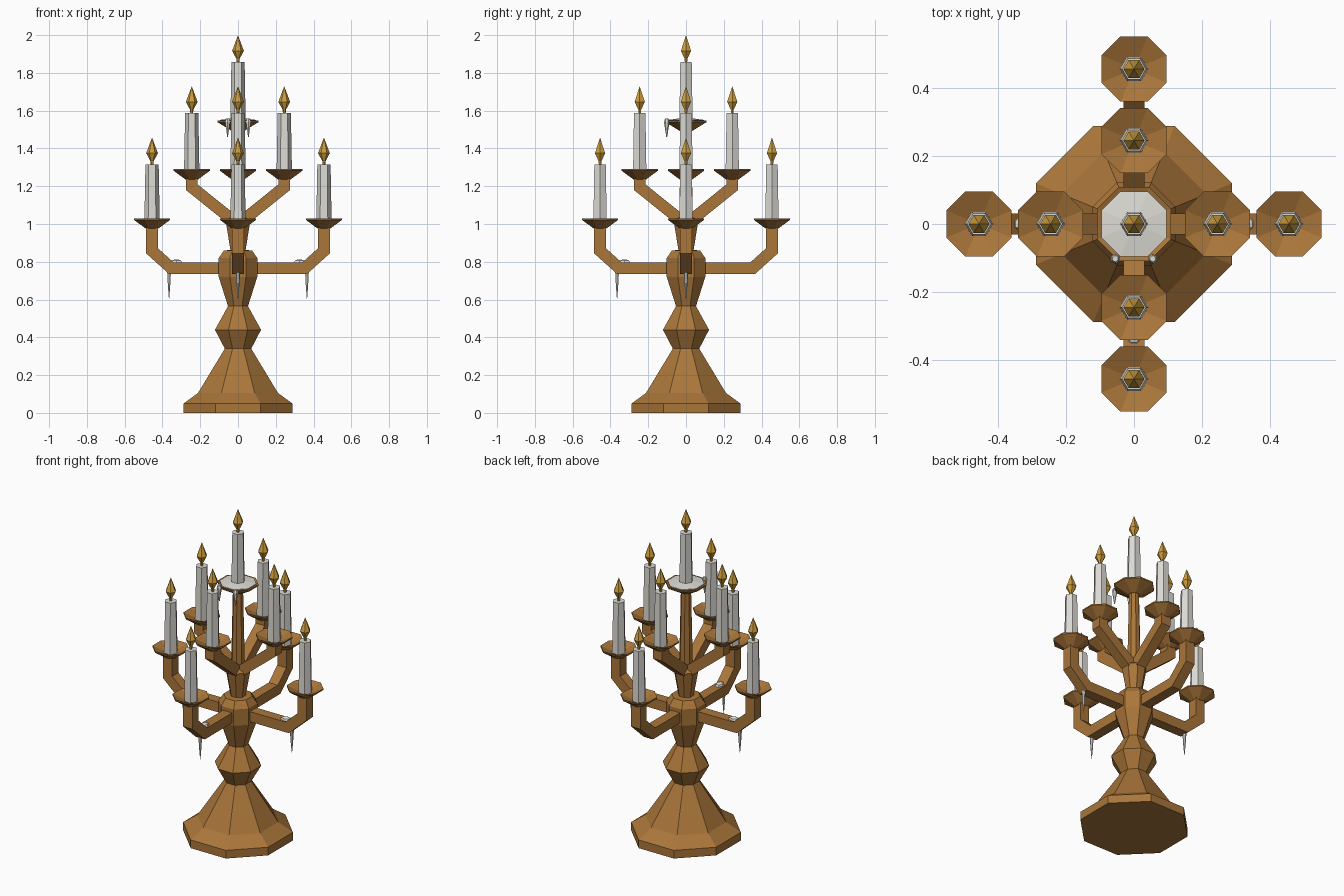
import bpy, bmesh, math
from mathutils import Vector, Matrix

cube = bpy.data.objects.get("Cube")
if cube:
    bpy.data.objects.remove(cube, do_unlink=True)


def material(name, rgb):
    m = bpy.data.materials.new(name)
    m.use_nodes = True
    m.diffuse_color = (*rgb, 1)
    m.node_tree.nodes["Principled BSDF"].inputs["Base Color"].default_value = (*rgb, 1)
    return m


bronze = material("bronze", (0.40, 0.18, 0.042))
wax = material("white wax", (0.72, 0.71, 0.66))
gold = material("flame gold", (0.62, 0.34, 0.045))


def finish(name, bm, mat, place=Matrix()):
    bmesh.ops.recalc_face_normals(bm, faces=bm.faces)
    mesh = bpy.data.meshes.new(name)
    bm.to_mesh(mesh)
    bm.free()
    mesh.materials.append(mat)
    obj = bpy.data.objects.new(name, mesh)
    obj.matrix_world = place
    bpy.context.collection.objects.link(obj)
    return obj


def skin(bm, rings):
    """Join successive rings with quads and cap both ends."""
    for a, b in zip(rings, rings[1:]):
        for i in range(len(a)):
            j = (i + 1) % len(a)
            bm.faces.new((a[i], a[j], b[j], b[i]))
    bm.faces.new(rings[0])
    bm.faces.new(rings[-1])


def lathe(name, profile, mat, place=Matrix(), sides=8, flat=True):
    """Turn (radius, z) points; flat measures radius to the face middles."""
    bm = bmesh.new()
    turn = math.pi / sides if flat else 0
    scale = 1 / math.cos(math.pi / sides) if flat else 1
    rings = []
    for r, z in profile:
        angles = [turn + math.tau * i / sides for i in range(sides)]
        rings.append([bm.verts.new((r * scale * math.cos(a), r * scale * math.sin(a), z))
                      for a in angles])
    skin(bm, rings)
    return finish(name, bm, mat, place)


def arm(name, path, half, place):
    """Sweep a square bar along a path in the xz plane with mitred corners."""
    bm = bmesh.new()
    pts = [Vector((x, 0, z)) for x, z in path]
    side = Vector((0, half, 0))
    rings = []
    for i, p in enumerate(pts):
        before = (p - pts[i - 1]).normalized() if i else (pts[1] - p).normalized()
        after = (pts[i + 1] - p).normalized() if i < len(pts) - 1 else before
        along = (before + after).normalized()
        up = Vector((-along.z, 0, along.x)) * (half / along.dot(before))
        rings.append([bm.verts.new(p + v) for v in (up + side, up - side, -up - side, -up + side)])
    skin(bm, rings)
    return finish(name, bm, bronze, place)


def light(label, x, y, rim, radius, top):
    """Dish, tapered candle and flame; rim is the dish rim height."""
    at = Matrix.Translation((x, y, rim))
    lathe(label + "_dish", [(0.032, -0.055), (radius, -0.008), (radius, 0), (0.03, -0.03)], bronze, at)
    h = top - rim
    lathe(label + "_candle", [(0.041, -0.03), (0.035, h)], wax, at, 6, False)
    lathe(label + "_flame", [(0.007, h - 0.005), (0.009, h + 0.018), (0.031, h + 0.06), (0.001, h + 0.14)],
          gold, at, 6, False)


# Turned foot, knop and hub
lathe("stand", [(0.288, 0), (0.288, 0.05), (0.212, 0.105), (0.07, 0.34), (0.122, 0.44),
                (0.053, 0.565), (0.102, 0.72), (0.102, 0.82), (0.075, 0.86), (0.04, 0.862),
                (0.066, 1.02), (0.036, 1.045), (0.027, 1.5)], bronze)

# Two tiers of four arms
tiers = [("lower", [(0.04, 0.766), (0.353, 0.766), (0.455, 0.858), (0.455, 0.99)], 0.455, 1.03, 1.315, 0.096),
         ("upper", [(0.015, 1.01), (0.245, 1.195), (0.245, 1.25)], 0.245, 1.29, 1.587, 0.096)]
sides = ["left", "back", "right", "front"]
for tier, path, reach, rim, top, radius in tiers:
    for i, side in enumerate(sides):
        a = i * math.pi / 2
        label = tier + "_" + side
        arm(label + "_arm", path, 0.031, Matrix.Rotation(a, 4, 'Z'))
        light(label, reach * math.cos(a), reach * math.sin(a), rim, radius, top)

# Tall middle candle with a pool of wax in its dish
light("middle", 0, 0, 1.547, 0.108, 1.857)
lathe("wax_pool", [(0.05, 1.525), (0.096, 1.545), (0.096, 1.551), (0.03, 1.56)], wax)

# Wax spilling over the front rim
drip = [(0.002, -0.09), (0.008, -0.045), (0.013, -0.01), (0.008, 0.008)]
for name, s in (("left", 1), ("right", -1)):
    lathe("rim_drip_" + name, drip, wax, Matrix.Translation((s * 0.055, -0.102, 1.55)), 6)

# Hanging drips and splashes on three lower arms
for i in (0, 2, 3):
    spin = Matrix.Rotation(i * math.pi / 2, 4, 'Z')
    lathe("arm_drip_" + sides[i], [(0.001, 0.605), (0.006, 0.67), (0.010, 0.745)], wax,
          spin @ Matrix.Translation((0.365, 0, 0)), 6)
    lathe("arm_splash_" + sides[i], [(0.024, 0), (0.018, 0.012), (0.006, 0.018)], wax,
          spin @ Matrix.Translation((0.325, 0, 0.795)) @ Matrix.Diagonal((1.3, 0.9, 1, 1)), 6)
